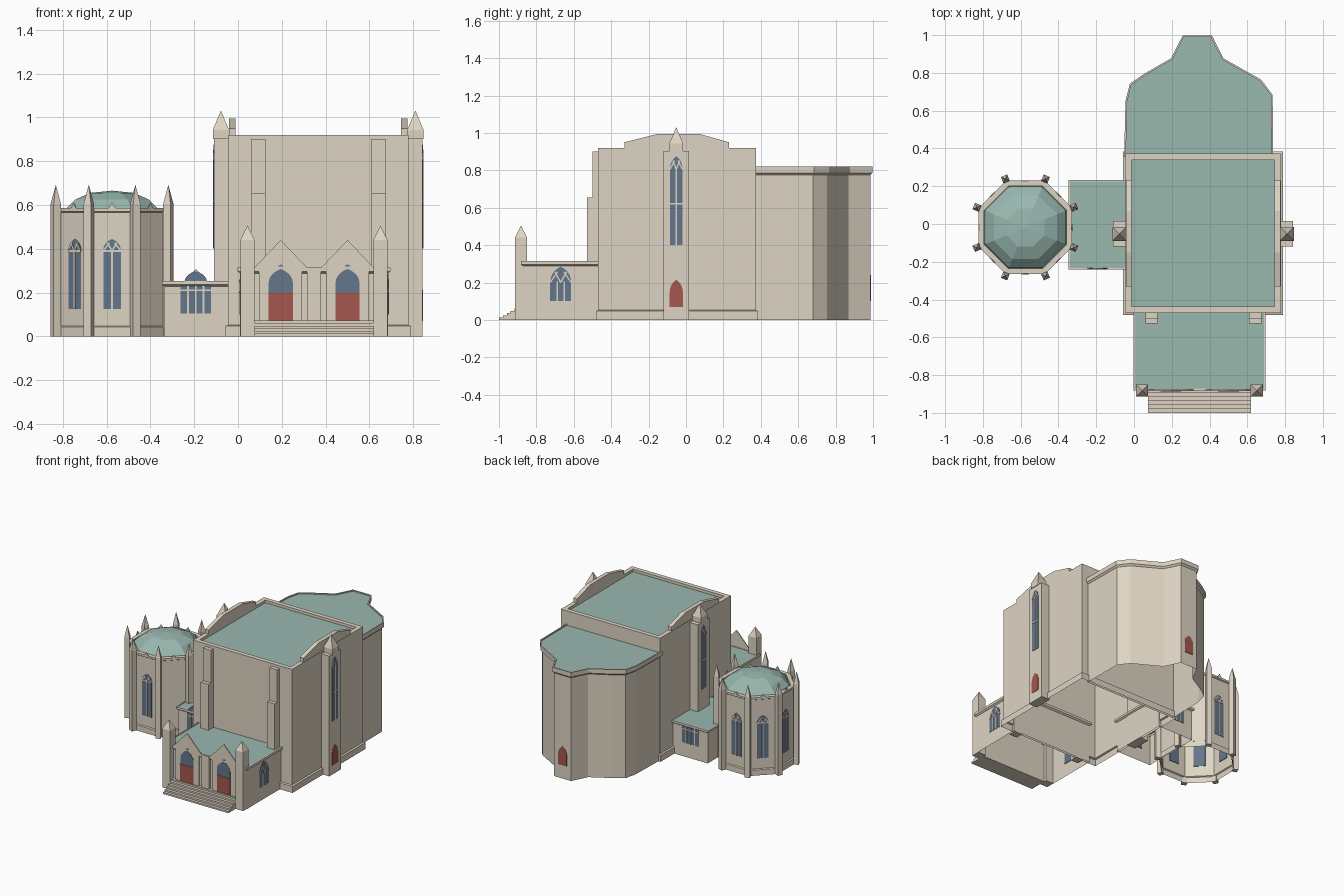
import bpy, bmesh, math
from mathutils import Vector

cube = bpy.data.objects.get("Cube")
if cube:
    bpy.data.objects.remove(cube, do_unlink=True)


def material(name, rgb):
    m = bpy.data.materials.new(name)
    m.use_nodes = True
    m.diffuse_color = (*rgb, 1)
    m.node_tree.nodes["Principled BSDF"].inputs["Base Color"].default_value = (*rgb, 1)
    return m


STONE = material("limestone", (0.73, 0.66, 0.55))
COPPER = material("green_copper", (0.32, 0.48, 0.43))
GLASS = material("blue_glass", (0.13, 0.185, 0.26))
RED = material("red_door", (0.37, 0.095, 0.075))


def finish(name, bm, *mats):
    bmesh.ops.recalc_face_normals(bm, faces=bm.faces)
    mesh = bpy.data.meshes.new(name)
    bm.to_mesh(mesh)
    bm.free()
    for m in mats:
        mesh.materials.append(m)
    ob = bpy.data.objects.new(name, mesh)
    bpy.context.collection.objects.link(ob)


def offset(outline, d):
    """Grow a counter-clockwise outline by d with mitred corners."""
    pts = [Vector(p) for p in outline]
    result = []
    for i, p in enumerate(pts):
        a = (p - pts[i - 1]).normalized()
        b = (pts[(i + 1) % len(pts)] - p).normalized()
        na, nb = Vector((a.y, -a.x)), Vector((b.y, -b.x))
        result.append(p + (na + nb) * d / (1 + na.dot(nb)))
    return result


def loft(name, outline, rings, cap=STONE, wall=STONE, floor=False):
    """Stack (offset, height) rings of one outline, closed on top."""
    bm = bmesh.new()
    loops = [[bm.verts.new((p.x, p.y, z)) for p in offset(outline, d)] for d, z in rings]
    n = len(outline)
    for low, high in zip(loops, loops[1:]):
        for i in range(n):
            j = (i + 1) % n
            bm.faces.new((low[i], low[j], high[j], high[i]))
    if floor:
        bm.faces.new(loops[0][::-1])
    bm.faces.new(loops[-1]).material_index = 1
    finish(name, bm, wall, cap)


def rect(x0, x1, y0, y1):
    return [(x0, y0), (x1, y0), (x1, y1), (x0, y1)]


def polygon(cx, cy, r, n, turn):
    return [(cx + r * math.cos(turn + math.tau * i / n),
             cy + r * math.sin(turn + math.tau * i / n)) for i in range(n)]


def block(name, x0, x1, y0, y1, z0, z1):
    loft(name, rect(x0, x1, y0, y1), [(0, z0), (0, z1)], floor=True)


def plate(name, shape, spot, facing, out, mat, back=0.004):
    """Extrude a (sideways, up) shape on a wall whose outward angle is facing."""
    n = Vector((math.cos(facing), math.sin(facing), 0))
    t = Vector((-n.y, n.x, 0))
    o = Vector((*spot, 0))
    bm = bmesh.new()
    rows = [[bm.verts.new(o + t * u + n * d + Vector((0, 0, z))) for u, z in shape]
            for d in (-back, out)]
    for i in range(len(shape)):
        j = (i + 1) % len(shape)
        bm.faces.new((rows[0][i], rows[0][j], rows[1][j], rows[1][i]))
    bm.faces.new(rows[0][::-1])
    bm.faces.new(rows[1])
    finish(name, bm, mat)


def arch(w, z0, spring, top, steps=5):
    """Pointed arch outline of half width w."""
    side = []
    for i in range(steps):
        a = math.radians(60) * i / steps
        side.append((w * (2 * math.cos(a) - 1),
                     spring + (top - spring) * math.sin(a) / math.sin(math.radians(60))))
    return [(-w, z0), (w, z0)] + side + [(0, top)] + [(-u, z) for u, z in side[::-1]]


def bar(name, a, b, width, spot, facing):
    a, b = Vector(a), Vector(b)
    s = (b - a).normalized() * width / 2
    s = Vector((-s.y, s.x))
    plate(name, [a - s, b - s, b + s, a + s], spot, facing, 0.005, STONE, 0)


def window(name, spot, facing, w, z0, spring, top, lights=2, transoms=()):
    plate(name + "_glass", arch(w, z0, spring, top), spot, facing, 0.002, GLASS)
    for i in range(1, lights):
        u = -w + 2 * w * i / lights
        bar(name + "_mullion", (u, z0), (u, spring), 0.009, spot, facing)
    for z in transoms:
        bar(name + "_transom", (-w, z), (w, z), 0.008, spot, facing)
    # Branching tracery in the head
    rise = (top - spring) * 0.65
    for s in (-1, 1):
        bar(name + "_tracery", (0, spring - 0.005), (s * w * 0.55, spring + rise), 0.008, spot, facing)
        bar(name + "_tracery", (s * w, spring - 0.005), (s * w * 0.3, spring + rise), 0.007, spot, facing)


def pinnacle(name, cx, cy, half, z0, eave, tip, turn=0.0):
    loft(name, polygon(cx, cy, half * math.sqrt(2), 4, turn + math.pi / 4),
         [(0, z0), (0, eave), (0.0005 - half, tip)], floor=True)


FRONT, EAST, BACK, WEST = -math.pi / 2, 0, math.pi / 2, math.pi

# Main hall, open below, with sunken roof, plinth and parapet
loft("main_hall", rect(-0.045, 0.778, -0.47, 0.373),
     [(0.012, 0), (0.012, 0.048), (0, 0.052), (0, 0.92), (-0.033, 0.92), (-0.033, 0.9)], COPPER)
gable = [(-0.47, 0.905), (0.373, 0.905), (0.373, 0.92), (0.23, 0.92), (0.23, 0.95),
         (0.07, 0.995), (-0.15, 0.995), (-0.33, 0.95), (-0.33, 0.92), (-0.47, 0.92)]
for x in (-0.012, 0.775):
    plate("gable_parapet", gable, (x, 0), EAST, 0, STONE, 0.03)

# Stepped front buttresses
for x in (0.06, 0.61):
    block("upper_buttress", x, x + 0.065, -0.5, -0.47, 0, 0.9)
    block("lower_buttress", x, x + 0.065, -0.528, -0.47, 0, 0.655)

# Side turrets with tall lancets
for s, facing in ((-1, WEST), (1, EAST)):
    x = 0.366 + s * 0.44
    block("side_turret", x - 0.036, x + 0.036, -0.12, 0.017, 0, 0.903)
    pinnacle("turret_pinnacle", x + s * 0.004, -0.052, 0.037, 0.9, 0.943, 1.03)
    spot = (x + s * 0.036, -0.052)
    window("turret_lancet", spot, facing, 0.033, 0.4, 0.81, 0.875, 2, (0.62,))
    plate("turret_door", arch(0.035, 0.07, 0.15, 0.215), spot, facing, 0.003, RED)

# Rear hall with shaped end
rear = [(0.725, 0.368), (0.722, 0.68), (0.665, 0.755), (0.465, 0.868), (0.405, 0.986), (0.265, 0.986),
        (0.205, 0.868), (0.06, 0.785), (-0.012, 0.735), (-0.033, 0.65), (-0.04, 0.368)]
loft("rear_hall", rear, [(0, 0), (0, 0.775), (0.012, 0.787), (0.012, 0.82), (0.003, 0.82), (0.003, 0.812)],
     COPPER)
plate("rear_door", arch(0.036, 0.1, 0.18, 0.24), (0.335, 0.986), BACK, 0.003, RED)

# Entrance porch with thin gabled bays
loft("porch", rect(0.01, 0.685, -0.87, -0.465),
     [(0, 0), (0, 0.288), (0.012, 0.297), (0.012, 0.315), (0.004, 0.315), (0.004, 0.311)], COPPER)
for x in (0.195, 0.5):
    bay = [(-0.098, 0.06), (0.098, 0.06), (0.098, 0.3), (0.122, 0.312), (0, 0.44), (-0.122, 0.312), (-0.098, 0.3)]
    plate("porch_gable", bay, (x, -0.87), FRONT, 0.013, STONE, -0.006)
    spot = (x, -0.883)
    plate("fanlight", arch(0.055, 0.19, 0.245, 0.308), spot, FRONT, 0.002, GLASS)
    plate("gable_light", arch(0.012, 0.318, 0.32, 0.328), spot, FRONT, 0.002, GLASS)
    plate("entrance_door", rect(-0.055, 0.055, 0.07, 0.2), spot, FRONT, 0.004, RED)
block("porch_pier", 0.315, 0.38, -0.885, -0.87, 0, 0.316)
for x in (0.043, 0.65):
    pinnacle("porch_pinnacle", x, -0.882, 0.032, 0, 0.44, 0.505)
for x, facing in ((0.01, WEST), (0.685, EAST)):
    window("porch_window", (x, -0.67), facing, 0.056, 0.1, 0.205, 0.285, 3)

# Entrance steps
for i in range(6):
    block("entrance_step", 0.075, 0.62, -1 + i * 0.021, -0.87, 0, 0.012 * (i + 1))

# Link building with gabled window
loft("link", rect(-0.335, -0.04, -0.23, 0.22),
     [(0, 0), (0, 0.228), (0.012, 0.236), (0.012, 0.252), (0.004, 0.252), (0.004, 0.249)], COPPER)
plate("link_gable", [(-0.065, 0.24), (0.065, 0.24), (0, 0.307)], (-0.193, -0.23), FRONT, 0.009, STONE, -0.003)
plate("link_gable_light", arch(0.05, 0.24, 0.252, 0.298), (-0.193, -0.239), FRONT, 0.002, GLASS)
for y, facing in ((-0.23, FRONT), (0.22, BACK)):
    spot = (-0.193, y)
    plate("link_window", rect(-0.069, 0.069, 0.105, 0.235), spot, facing, 0.002, GLASS)
    for u in (-0.035, 0, 0.035):
        bar("link_mullion", (u, 0.105), (u, 0.235), 0.008, spot, facing)
    bar("link_transom", (-0.069, 0.21), (0.069, 0.21), 0.008, spot, facing)

# Octagonal chapel with faceted dome
CX, CY, AP = -0.575, -0.018, 0.24
EIGHTH = math.pi / 4
octagon = polygon(CX, CY, AP / math.cos(EIGHTH / 2), 8, EIGHTH / 2)
loft("chapel", octagon,
     [(0.008, 0), (0.008, 0.042), (0, 0.047), (0, 0.565), (0.008, 0.57), (0.008, 0.585),
      (-0.022, 0.585), (-0.022, 0.565)], COPPER)
loft("chapel_dome", octagon,
     [(-0.024, 0.566), (-0.03, 0.583), (-0.073, 0.625), (-0.14, 0.655), (-0.238, 0.665)], COPPER, COPPER)
for i in range(8):
    a = i * EIGHTH
    spot = (CX + AP * math.cos(a), CY + AP * math.sin(a))
    plate("chapel_crest", [(-0.02, 0.58), (0.02, 0.58), (0, 0.61)], spot, a, 0.009, STONE, -0.005)
    if i not in (0, 1, 7):
        window("chapel_window", spot, a, 0.04, 0.125, 0.395, 0.445, 2, (0.39,))
    v = a + EIGHTH / 2
    pinnacle("chapel_pinnacle", CX + 0.278 * math.cos(v), CY + 0.278 * math.sin(v), 0.018, 0, 0.605, 0.69, v)
